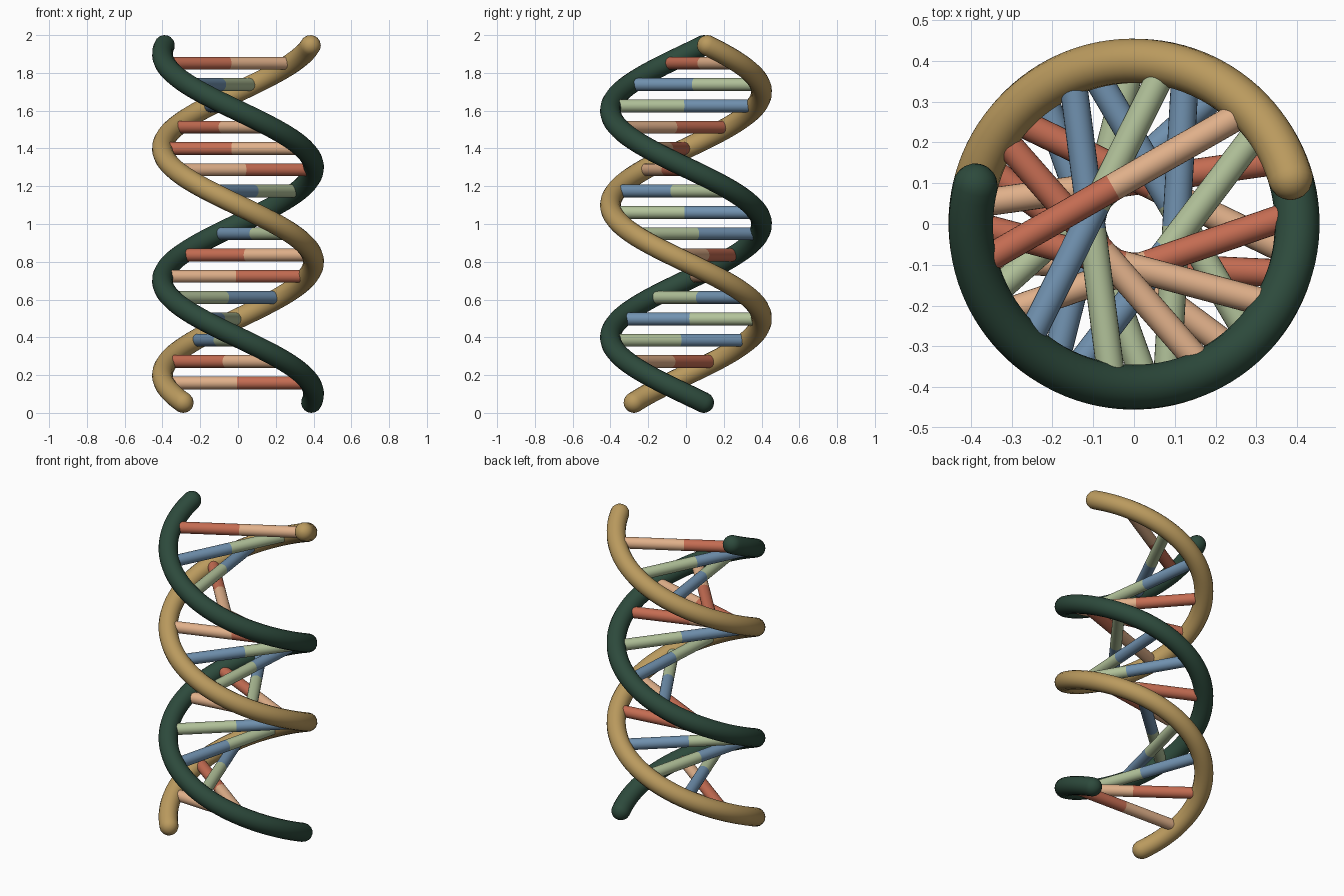
import bpy, math
from mathutils import Vector

if "Cube" in bpy.data.objects:
    bpy.data.objects.remove(bpy.data.objects["Cube"])

R, TUBE, RUNG = 0.40, 0.055, 0.034      # helix, strand and rung radii
Z0, Z1 = 0.055, 1.945                   # strand end centres
TURN = math.radians(-300)               # left-handed twist per unit height
GREEN_Z, TAN_Z = 0.10, 0.80             # heights where each strand crosses +x


def mat(name, hexcol):
    m = bpy.data.materials.new(name)
    lin = []
    for i in (0, 2, 4):
        c = int(hexcol[i:i + 2], 16) / 255
        lin.append(c / 12.92 if c <= 0.04045 else ((c + 0.055) / 1.055) ** 2.4)
    m.diffuse_color = (*lin, 1)
    m.use_nodes = True
    m.node_tree.nodes["Principled BSDF"].inputs["Base Color"].default_value = m.diffuse_color
    return m


green = mat("dark green", "2D4A3C")
tan = mat("tan", "BA9A5E")
M = {"R": mat("brick red", "C46C52"), "P": mat("peach", "E0B08A"),
     "B": mat("slate blue", "7192B0"), "S": mat("sage", "B2C29A")}


def helix(z, phase):
    a = TURN * (z - phase)
    return Vector((R * math.cos(a), R * math.sin(a), z))


def smooth(ob, angle):
    bpy.ops.object.select_all(action='DESELECT')
    ob.select_set(True)
    bpy.context.view_layer.objects.active = ob
    bpy.ops.object.shade_smooth_by_angle(angle=math.radians(angle))


def strand(name, phase, material):
    n = 160
    pts = [(helix(Z0 + (Z1 - Z0) * i / n, phase), 1.0) for i in range(n + 1)]

    # rounded ends: shrinking rings along the end tangent
    def cap(end, prev):
        d = (end - prev).normalized()
        angles = [math.radians(k) for k in (15, 30, 45, 60, 75, 84, 89)]
        return [(end + d * TUBE * math.sin(a), math.cos(a)) for a in angles]
    pts = cap(pts[0][0], pts[1][0])[::-1] + pts + cap(pts[-1][0], pts[-2][0])

    cu = bpy.data.curves.new(name, 'CURVE')
    cu.dimensions = '3D'
    cu.bevel_depth = TUBE
    cu.bevel_resolution = 6
    cu.use_fill_caps = True
    sp = cu.splines.new('POLY')
    sp.points.add(len(pts) - 1)
    for p, (co, r) in zip(sp.points, pts):
        p.co = (*co, 1)
        p.radius = r
    ob = bpy.data.objects.new(name, cu)
    bpy.context.collection.objects.link(ob)
    bpy.ops.object.select_all(action='DESELECT')
    ob.select_set(True)
    bpy.context.view_layer.objects.active = ob
    bpy.ops.object.convert(target='MESH')
    ob = bpy.context.view_layer.objects.active
    ob.data.materials.clear()
    ob.data.materials.append(material)
    smooth(ob, 60)


def half_rung(name, a, b, material):
    d = b - a
    bpy.ops.mesh.primitive_cylinder_add(vertices=24, radius=RUNG, depth=d.length,
                                        location=(a + b) / 2,
                                        rotation=d.to_track_quat('Z', 'Y').to_euler())
    ob = bpy.context.object
    ob.name = name
    ob.data.materials.append(material)
    smooth(ob, 40)


# the two backbone strands
strand("green_strand", GREEN_Z, green)
strand("tan_strand", TAN_Z, tan)

# rungs: colour at the green strand, then at the tan strand
pairs = "RP PR SB BS SB PR RP BS BS SB RP PR PR SB BS RP".split()
for i, (cg, ct) in enumerate(pairs):
    z = 0.159 + 0.1128 * i
    g, t = helix(z, GREEN_Z), helix(z, TAN_Z)
    mid = (g + t) / 2
    half_rung(f"rung_{i + 1}_green_side", g, mid, M[cg])
    half_rung(f"rung_{i + 1}_tan_side", t, mid, M[ct])
